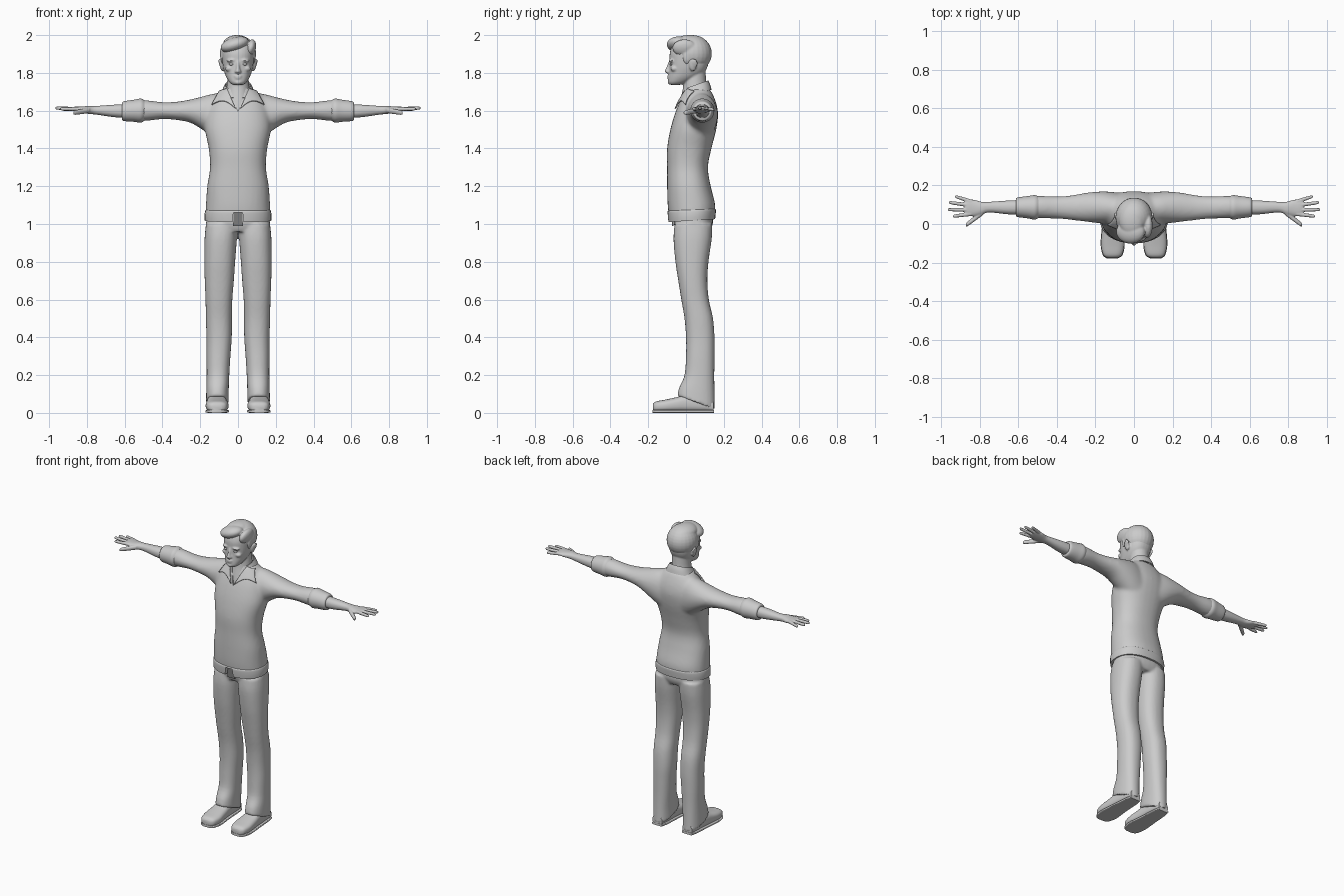
import bpy, bmesh, math
from mathutils import Vector, Matrix
from mathutils.bvhtree import BVHTree

if "Cube" in bpy.data.objects:
    bpy.data.objects.remove(bpy.data.objects["Cube"])


def material(name, value):
    m = bpy.data.materials.new(name)
    m.use_nodes = True
    m.diffuse_color = (value, value, value, 1)
    m.node_tree.nodes["Principled BSDF"].inputs["Base Color"].default_value = (value, value, value, 1)
    return m


GREY = material("plain grey", 0.6)
DARK = material("dark grey", 0.2)


def make(name, bm, mat=GREY):
    bmesh.ops.recalc_face_normals(bm, faces=bm.faces)
    for f in bm.faces:
        f.smooth = True
    mesh = bpy.data.meshes.new(name)
    bm.to_mesh(mesh)
    bm.free()
    mesh.materials.append(mat)
    ob = bpy.data.objects.new(name, mesh)
    bpy.context.collection.objects.link(ob)
    return ob


def modify(ob, kind, **settings):
    m = ob.modifiers.new(kind.title(), kind)
    for key, value in settings.items():
        setattr(m, key, value)
    return m


def bake(ob):
    # Replace the mesh by its modified result
    bpy.context.view_layer.update()
    dg = bpy.context.evaluated_depsgraph_get()
    mesh = bpy.data.meshes.new_from_object(ob.evaluated_get(dg))
    ob.modifiers.clear()
    ob.data = mesh


def loft(bm, sections, axis="z", steps=4, power=2.3, caps=True, sides=32):
    """Smooth skin through sections (t, a0, a1, b0, b1, tilt) along an axis."""
    rows = [Vector(tuple(s) + (0,) * (6 - len(s))) for s in sections]
    path = []
    for i in range(len(rows) - 1):
        p0, p1, p2, p3 = rows[max(i - 1, 0)], rows[i], rows[i + 1], rows[min(i + 2, len(rows) - 1)]
        for k in range(steps):
            u = k / steps
            path.append(p1 + 0.5 * u * ((p2 - p0) + u * ((2 * p0 - 5 * p1 + 4 * p2 - p3)
                        + u * (3 * (p1 - p2) + p3 - p0))))
    path.append(rows[-1])
    rings = []
    for t, a0, a1, b0, b1, tilt in path:
        ring = []
        for j in range(sides):
            c, s = math.cos(math.tau * j / sides), math.sin(math.tau * j / sides)
            a = (a0 + a1) / 2 + (a1 - a0) / 2 * math.copysign(abs(c) ** (2 / power), c)
            db = (b1 - b0) / 2 * math.copysign(abs(s) ** (2 / power), s)
            b, w = (b0 + b1) / 2 + db, t + tilt * db
            co = {"z": (a, b, w), "x": (w, a, b), "y": (a, w, b)}[axis]
            ring.append(bm.verts.new(co))
        rings.append(ring)
    for r, q in zip(rings, rings[1:]):
        for j in range(sides):
            k = (j + 1) % sides
            bm.faces.new((r[j], r[k], q[k], q[j]))
    if caps:
        bm.faces.new(rings[0])
        bm.faces.new(rings[-1])


def wide(rows):
    """Centred sections (z, half width, y0, y1, tilt)."""
    return [(r[0], -r[1], r[1], *r[2:]) for r in rows]


def blob(bm, centre, radii, turn=0.0, axis="Y"):
    m = Matrix.Translation(centre) @ Matrix.Rotation(turn, 4, axis) @ Matrix.Diagonal((*radii, 1))
    bmesh.ops.create_uvsphere(bm, u_segments=24, v_segments=16, radius=1, matrix=m)


def mirror(ob):
    modify(ob, "MIRROR", use_mirror_merge=False)


def fuse(ob, voxel, smooth):
    modify(ob, "REMESH", mode="VOXEL", voxel_size=voxel, use_smooth_shade=True)
    modify(ob, "SMOOTH", factor=0.5, iterations=smooth)
    bake(ob)


def prism(name, outline, y0, y1, mat=GREY):
    bm = bmesh.new()
    face = bm.faces.new([bm.verts.new((x, y0, z)) for x, z in outline])
    out = bmesh.ops.extrude_face_region(bm, geom=[face])
    bmesh.ops.translate(bm, vec=(0, y1 - y0, 0), verts=[v for v in out["geom"] if isinstance(v, bmesh.types.BMVert)])
    ob = make(name, bm, mat)
    for p in ob.data.polygons:
        p.use_smooth = False
    return ob


# Shirt: torso and sleeves fused into one smooth body
bm = bmesh.new()
loft(bm, wide([(1.025, .172, -.088, .15), (1.1, .17, -.097, .155), (1.2, .163, -.1, .131),
               (1.3, .148, -.1, .116), (1.4, .155, -.1, .135), (1.5, .175, -.083, .16),
               (1.58, .17, -.06, .17), (1.64, .15, -.036, .16), (1.69, .11, -.01, .14),
               (1.715, .08, 0, .125)]))
sleeve = [(.06, .0, .16, 1.42, 1.695), (.13, .0, .168, 1.46, 1.69), (.19, .005, .168, 1.5, 1.675),
          (.25, .012, .162, 1.535, 1.66), (.32, .02, .15, 1.55, 1.648), (.4, .028, .143, 1.555, 1.645),
          (.5, .03, .146, 1.545, 1.656), (.6, .04, .135, 1.55, 1.645)]
loft(bm, sleeve, "x", power=2)
loft(bm, [(-r[0], *r[1:]) for r in sleeve], "x", power=2)
shirt = make("shirt", bm)
fuse(shirt, .01, 8)
tree = BVHTree.FromPolygons([v.co for v in shirt.data.vertices], [p.vertices for p in shirt.data.polygons])

# Shirt hem band
bm = bmesh.new()
loft(bm, wide([(1.018, .176, -.094, .154, .06), (1.045, .177, -.097, .157, .06),
               (1.07, .174, -.098, .158, .04), (1.076, .168, -.092, .152, .04)]))
hem = make("shirt_hem", bm)

# Collar band around the neck
bm = bmesh.new()
loft(bm, wide([(1.69, .092, -.03, .135, .25), (1.715, .08, -.022, .128, .3), (1.737, .07, -.014, .117, .35)]),
     caps=False)
collar = make("collar_band", bm)
modify(collar, "SOLIDIFY", thickness=.006)

# Cut the neck opening and the gap in the hem
neck_cut = prism("neck_cutter", [(-.062, 1.78), (.062, 1.78), (0, 1.595)], -.2, .005)
hem_cut = prism("hem_cutter", [(-.024, 1.062), (.024, 1.062), (.034, .98), (-.034, .98)], -.2, -.068)
for ob, cutter in ((shirt, neck_cut), (collar, neck_cut), (shirt, hem_cut), (hem, hem_cut)):
    modify(ob, "BOOLEAN", operation="DIFFERENCE", object=cutter, solver="EXACT")
for ob in (shirt, collar, hem):
    bake(ob)
for cutter in (neck_cut, hem_cut):
    bpy.data.objects.remove(cutter)

# Collar flaps laid on the shirt
bm = bmesh.new()
n = 10
corners = [Vector(c) for c in ((.058, 1.712), (.098, 1.7), (.138, 1.628), (.012, 1.606))]
grid = []
for i in range(n + 1):
    top = corners[0].lerp(corners[1], i / n)
    low = corners[3].lerp(corners[2], i / n)
    low.y += .03 * math.sin(math.pi * i / n)
    row = []
    for j in range(n + 1):
        p = top.lerp(low, j / n)
        hit = tree.ray_cast(Vector((p.x, -1, p.y)), Vector((0, 1, 0)))[0]
        y = min(hit.y, .05) if hit else .05
        row.append(bm.verts.new((p.x, y - .007, p.y + .004)))
    grid.append(row)
for r, q in zip(grid, grid[1:]):
    for j in range(n):
        bm.faces.new((r[j], r[j + 1], q[j + 1], q[j]))
flap = make("collar_flaps", bm)
modify(flap, "SOLIDIFY", thickness=.008, offset=0)
mirror(flap)

# Rolled sleeve cuffs
bm = bmesh.new()
loft(bm, [(.495, .032, .143, 1.547, 1.655), (.515, .023, .15, 1.537, 1.664), (.55, .029, .145, 1.541, 1.658),
          (.602, .036, .138, 1.545, 1.65), (.613, .042, .132, 1.551, 1.643)], "x", power=2)
mirror(make("sleeve_cuffs", bm))

# Trousers: hips and both legs fused
bm = bmesh.new()
loft(bm, wide([(.96, .165, -.05, .125), (1.0, .17, -.064, .142), (1.06, .16, -.066, .14)]))
leg = [(1.0, .002, .17, -.06, .14), (.92, .006, .177, -.066, .136), (.8, .015, .178, -.056, .119),
       (.7, .022, .176, -.041, .113), (.6, .03, .172, -.025, .121), (.5, .032, .17, -.008, .143),
       (.4, .033, .167, 0, .151), (.3, .04, .167, 0, .151), (.2, .046, .166, -.008, .15),
       (.12, .049, .168, -.036, .151, -.15), (.055, .049, .169, -.046, .153, -.36)]
loft(bm, leg)
loft(bm, [(r[0], -r[2], -r[1], *r[3:]) for r in leg])
fuse(make("trousers", bm), .008, 4)
prism("fly", [(-.022, 1.066), (.022, 1.066), (.026, .99), (-.026, .99)], -.075, -.066, DARK)

# Shoes with soles
shoe = [(-.176, .085, .14, .012, .045), (-.16, .062, .16, .006, .06), (-.11, .05, .171, .004, .07),
        (-.05, .055, .168, .004, .083), (0, .06, .163, .004, .095), (.1, .066, .155, .004, .09),
        (.146, .075, .146, .004, .06)]
bm = bmesh.new()
loft(bm, shoe, "y", power=2.7)
mirror(make("shoes", bm))
bm = bmesh.new()
loft(bm, [(r[0] * 1.01, r[1] - .002, r[2] + .002, 0, .016) for r in shoe], "y", power=5)
mirror(make("soles", bm))

# Forearm, palm and fingers
bm = bmesh.new()
loft(bm, [(.56, .05, .125, 1.56, 1.635), (.65, .05, .122, 1.565, 1.632), (.75, .06, .115, 1.579, 1.625),
          (.79, .048, .115, 1.583, 1.625), (.83, .04, .126, 1.589, 1.622), (.865, .044, .127, 1.597, 1.621),
          (.88, .055, .118, 1.602, 1.617)], "x", power=2.2)


def finger(start, end, radius):
    rows = []
    for u, k in ((0, 1), (.5, .95), (.92, .8), (1, .4)):
        x, y, z = Vector(start).lerp(Vector(end), u)
        r = radius * k
        rows.append((x, y - r, y + r, z - r, z + r))
    loft(bm, rows, "x", power=2, sides=16)


for y, tip in ((.117, (.928, .143, 1.606)), (.096, (.96, .112, 1.613)),
               (.073, (.967, .075, 1.614)), (.052, (.94, .04, 1.609))):
    finger((.845, y, 1.609), tip, .0105)
finger((.785, .06, 1.603), (.872, -.006, 1.588), .015)
arm = make("forearms_and_hands", bm)
fuse(arm, .004, 3)
mirror(arm)

# Head, neck, ears and face
bm = bmesh.new()
loft(bm, wide([(1.737, .028, -.086, -.03), (1.75, .045, -.094, .01), (1.775, .061, -.093, .06),
               (1.8, .071, -.09, .095), (1.83, .079, -.088, .113), (1.87, .084, -.087, .122),
               (1.91, .085, -.085, .125), (1.95, .076, -.068, .113), (1.98, .045, -.03, .08)]))
loft(bm, wide([(1.56, .07, -.048, .09), (1.64, .072, -.034, .11), (1.71, .062, -.018, .11),
               (1.76, .057, -.012, .106), (1.81, .055, 0, .104)]), power=2)
loft(bm, wide([(1.797, .012, -.1, -.07), (1.806, .018, -.112, -.07), (1.818, .012, -.11, -.07),
               (1.84, .009, -.1, -.07), (1.864, .01, -.09, -.07)]), power=2, sides=16)
for z, w in ((1.783, .022), (1.772, .019)):
    blob(bm, (0, -.089, z), (w, .011, .0055))
blob(bm, (0, -.085, 1.75), (.02, .013, .012))
for s in (-1, 1):
    blob(bm, (s * .034, -.074, 1.866), (.028, .017, .008), s * .1)
    blob(bm, (s * .046, -.062, 1.822), (.022, .02, .016))
    blob(bm, (s * .086, .036, 1.842), (.011, .02, .034), s * .15)
    blob(bm, (s * .095, .045, 1.85), (.006, .016, .026), s * .25)
fuse(make("head_and_neck", bm), .005, 3)

# Eyes
bm = bmesh.new()
blob(bm, (.034, -.076, 1.846), (.014, .0105, .007))
mirror(make("eyes", bm))

# Side-parted hair
bm = bmesh.new()
blob(bm, (0, .035, 1.902), (.096, .102, .098))
blob(bm, (-.018, -.04, 1.95), (.077, .062, .038), -.3)
blob(bm, (-.012, .02, 1.962), (.066, .085, .038), -.12)
blob(bm, (.068, -.008, 1.932), (.027, .064, .046), .25)
for s in (-1, 1):
    blob(bm, (s * .078, .005, 1.885), (.014, .022, .04))
fuse(make("hair", bm), .005, 3)

# Smooth shading with kept edges
bpy.ops.object.select_all(action="DESELECT")
for ob in bpy.context.scene.objects:
    if ob.type == "MESH":
        ob.select_set(True)
        bpy.context.view_layer.objects.active = ob
bpy.ops.object.shade_smooth_by_angle(angle=math.radians(45))
